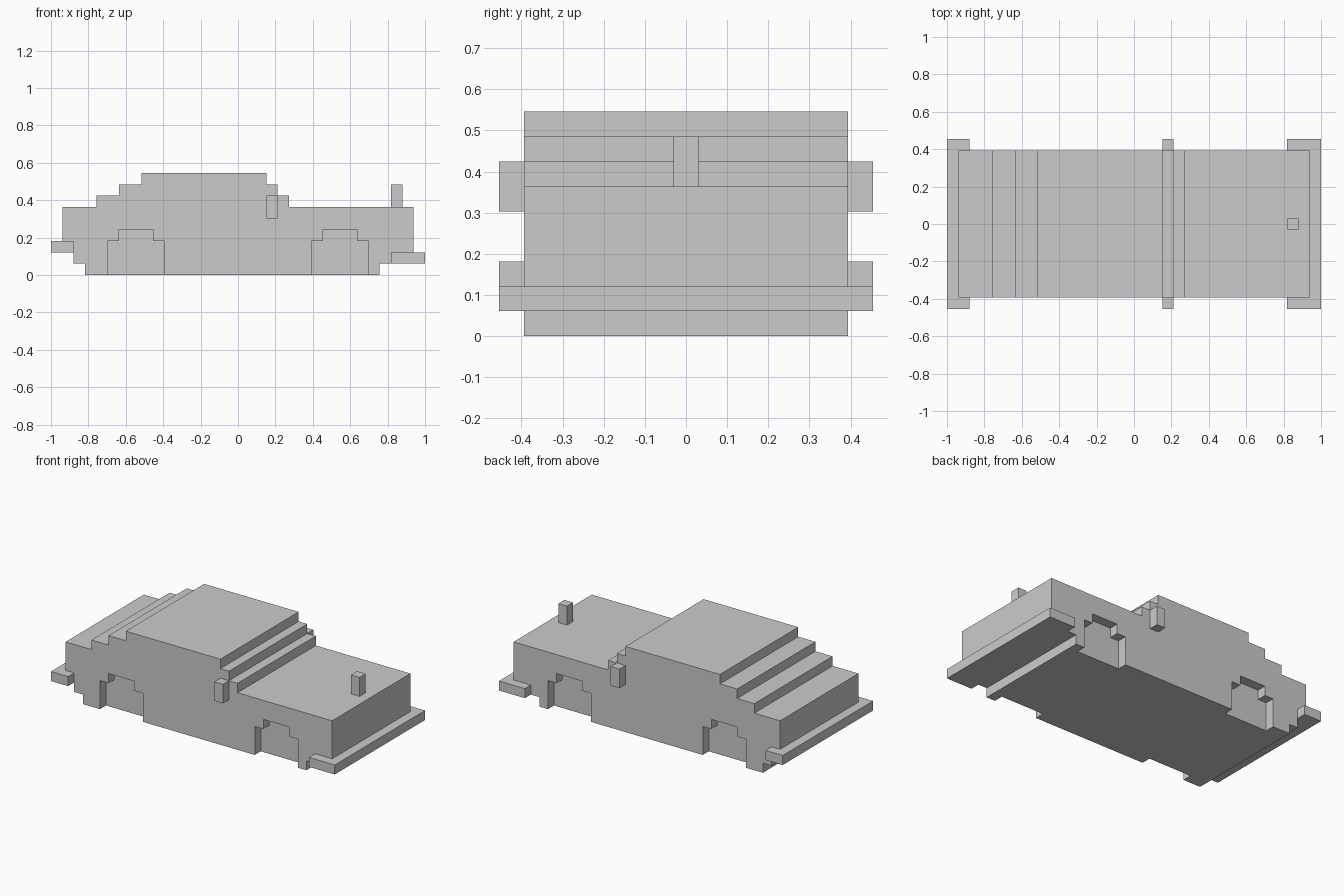
import bpy, bmesh
from mathutils import Vector

if "Cube" in bpy.data.objects:
    bpy.data.objects.remove(bpy.data.objects["Cube"])

U = 2 / 33          # one block of the stepped design
HALF = 6.5          # half body width in blocks
WIDE = 7.5          # half overall width in blocks


def prism(name, points, axis, lo, hi):
    """Extrude a block-unit outline: (x, z) along y, or (x, y) along z."""
    def place(a, b, c):
        return Vector((a - 16.5, c, b) if axis == 'Y' else (a - 16.5, b, c)) * U
    bm = bmesh.new()
    face = bm.faces.new([bm.verts.new(place(a, b, lo)) for a, b in points])
    ext = bmesh.ops.extrude_face_region(bm, geom=[face])
    moved = [g for g in ext['geom'] if isinstance(g, bmesh.types.BMVert)]
    shift = Vector((0, hi - lo, 0) if axis == 'Y' else (0, 0, hi - lo)) * U
    bmesh.ops.translate(bm, verts=moved, vec=shift)
    bmesh.ops.recalc_face_normals(bm, faces=bm.faces)
    mesh = bpy.data.meshes.new(name)
    bm.to_mesh(mesh)
    bm.free()
    obj = bpy.data.objects.new(name, mesh)
    bpy.context.collection.objects.link(obj)
    return obj


def box(name, x0, x1, y0, y1, z0, z1):
    return prism(name, [(x0, z0), (x1, z0), (x1, z1), (x0, z1)], 'Y', y0, y1)


# Car body: stepped side profile with cabin and hood
body = prism("car_body", [
    (3, 0), (29, 0), (29, 1), (32, 1), (32, 6), (21, 6), (21, 7), (20, 7),
    (20, 8), (19, 8), (19, 9), (8, 9), (8, 8), (6, 8), (6, 7), (4, 7),
    (4, 6), (1, 6), (1, 2), (2, 2), (2, 1), (3, 1)], 'Y', -HALF, HALF)

# Wheel arches: shallow stepped recesses on both sides
bpy.context.view_layer.objects.active = body
for x in (5, 23):
    arch = [(x, -1), (x + 5, -1), (x + 5, 3), (x + 4, 3),
            (x + 4, 4), (x + 1, 4), (x + 1, 3), (x, 3)]
    for lo, hi in ((-8, 1 - HALF), (HALF - 1, 8)):
        cutter = prism("arch_cutter", arch, 'Y', lo, hi)
        cutter.hide_render = True
        mod = body.modifiers.new("arch", 'BOOLEAN')
        mod.operation = 'DIFFERENCE'
        mod.solver = 'EXACT'
        mod.object = cutter
        bpy.ops.object.modifier_apply(modifier=mod.name)
        bpy.data.objects.remove(cutter)


# Wrap-around bumpers, U-shaped in plan
def bumper(name, outer, inner, end, z):
    prism(name, [(outer, -WIDE), (end, -WIDE), (end, -HALF), (inner, -HALF),
                 (inner, HALF), (end, HALF), (end, WIDE), (outer, WIDE)],
          'Z', z, z + 1)


bumper("rear_bumper", 0, 1, 2, 2)
bumper("front_bumper", 33, 32, 30, 1)

# Side mirrors
box("mirror_near", 19, 20, -WIDE, -HALF, 5, 7)
box("mirror_far", 19, 20, HALF, WIDE, 5, 7)

# Hood ornament
box("hood_ornament", 30, 31, -0.5, 0.5, 6, 8)
